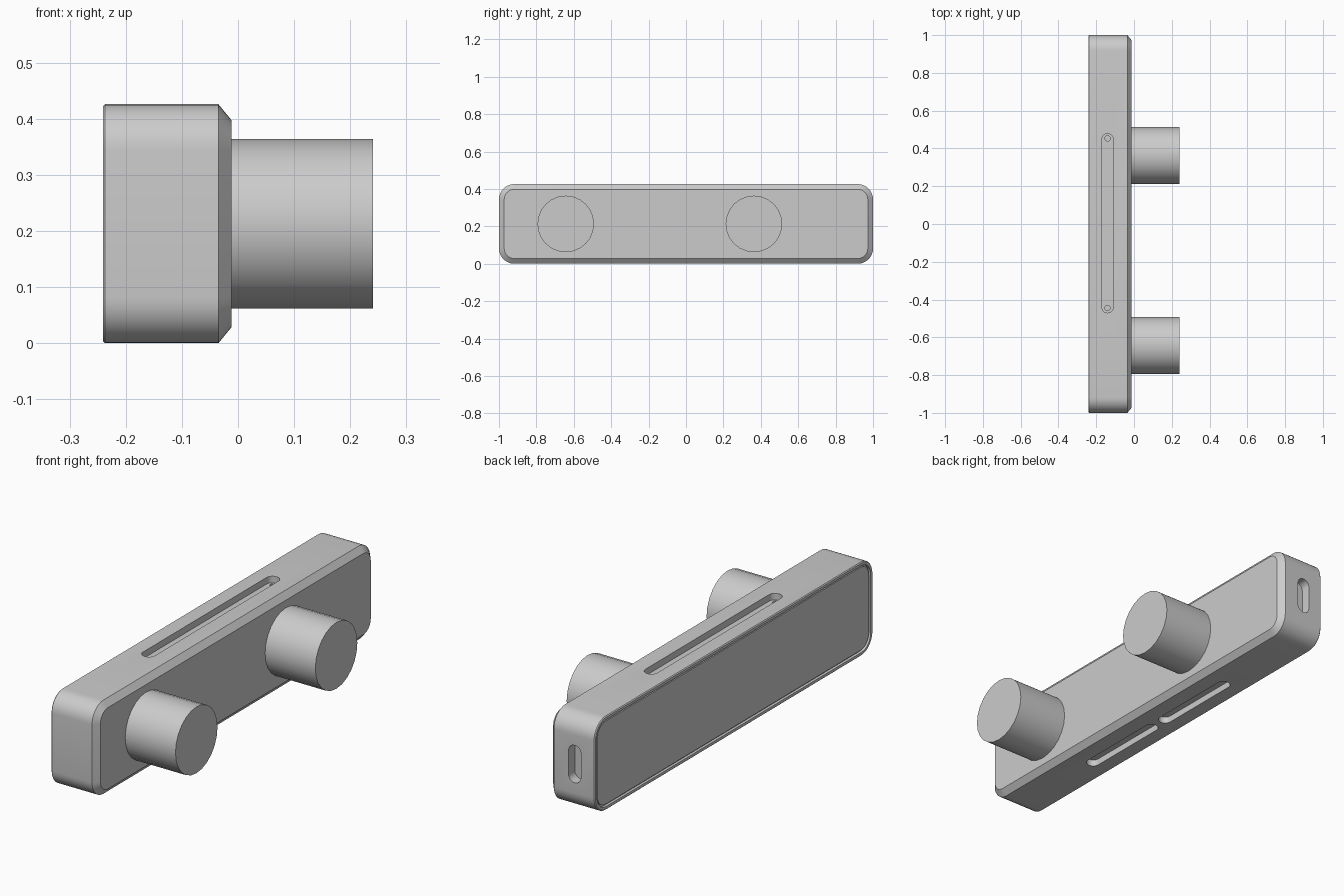
import bpy, bmesh, math
from mathutils import Matrix, Vector

if "Cube" in bpy.data.objects:
    bpy.data.objects.remove(bpy.data.objects["Cube"], do_unlink=True)

grey = bpy.data.materials.new("plain_grey")
grey.use_nodes = True
COLOUR = (0.6, 0.6, 0.6, 1)
grey.diffuse_color = COLOUR
grey.node_tree.nodes["Principled BSDF"].inputs["Base Color"].default_value = COLOUR

MID_Z = 0.213
SLOT_X = -0.14


def rounded_rect(half_u, half_v, radius, steps=8):
    """Counter-clockwise outline of a rectangle with rounded corners."""
    points = []
    for corner, (su, sv) in enumerate([(1, 1), (-1, 1), (-1, -1), (1, -1)]):
        for i in range(steps + 1):
            a = math.pi / 2 * (corner + i / steps)
            points.append((su * (half_u - radius) + radius * math.cos(a),
                           sv * (half_v - radius) + radius * math.sin(a)))
    return points


def loft(name, rings):
    """Skin matching rings of points and cap both ends."""
    bm = bmesh.new()
    loops = [[bm.verts.new(p) for p in ring] for ring in rings]
    for a, b in zip(loops, loops[1:]):
        for i in range(len(a)):
            j = (i + 1) % len(a)
            bm.faces.new((a[i], a[j], b[j], b[i]))
    bm.faces.new(loops[0])
    bm.faces.new(loops[-1])
    bmesh.ops.recalc_face_normals(bm, faces=bm.faces[:])
    mesh = bpy.data.meshes.new(name)
    bm.to_mesh(mesh)
    bm.free()
    obj = bpy.data.objects.new(name, mesh)
    bpy.context.collection.objects.link(obj)
    mesh.materials.append(grey)
    return obj


def slab_ring(x, inset):
    outline = rounded_rect(1 - inset, MID_Z - inset, 0.082 - inset)
    return [(x, y, z + MID_Z) for y, z in outline]


def capsule(name, centre, half_u, half_v, axis, depth):
    """Round-ended cutter; u runs along the slot, axis is the cut direction."""
    outline = rounded_rect(half_u, half_v, min(half_u, half_v) * 0.98)
    rings = []
    for d in (-depth, depth):
        if axis == "z":
            rings.append([Vector((v, u, d)) + Vector(centre) for u, v in outline])
        else:
            rings.append([Vector((v, d, u)) + Vector(centre) for u, v in outline])
    return loft(name, rings)


def cut(target, cutter):
    mod = target.modifiers.new("cut", "BOOLEAN")
    mod.operation = "DIFFERENCE"
    mod.solver = "EXACT"
    mod.object = cutter
    bpy.context.view_layer.objects.active = target
    bpy.ops.object.modifier_apply(modifier=mod.name)
    bpy.data.objects.remove(cutter, do_unlink=True)


def smooth(obj):
    bpy.ops.object.select_all(action="DESELECT")
    obj.select_set(True)
    bpy.context.view_layer.objects.active = obj
    bpy.ops.object.shade_smooth_by_angle(angle=math.radians(30))


# Housing: chamfered on the knob side, thin rim and groove round the back panel
body = loft("housing", [slab_ring(x, inset) for x, inset in [
    (-0.012, 0.028), (-0.035, 0), (-0.237, 0), (-0.241, 0.004),
    (-0.241, 0.016), (-0.229, 0.016), (-0.229, 0.024), (-0.237, 0.024)]])

# Long top slot with a small hole near each end
cut(body, capsule("top_slot_cutter", (SLOT_X, 0.004, 2 * MID_Z), 0.474, 0.03, "z", 0.03))
for y in (-0.445, 0.453):
    cut(body, capsule("hole_cutter", (SLOT_X, y, 2 * MID_Z), 0.014, 0.014, "z", 0.04))

# Pair of bottom slots split by a narrow bridge
for side in (-1, 1):
    cut(body, capsule("bottom_slot_cutter", (SLOT_X, side * 0.248, 0), 0.23, 0.03, "z", 0.03))

# Upright port in the back end
cut(body, capsule("port_cutter", (SLOT_X, 1, MID_Z), 0.085, 0.031, "y", 0.045))
smooth(body)

# Two round knobs
for name, y in (("front_knob", -0.643), ("rear_knob", 0.363)):
    rings = []
    for x in (-0.02, 0.241):
        rings.append([(x, y + 0.151 * math.cos(a), MID_Z + 0.151 * math.sin(a))
                      for a in (math.tau * i / 24 for i in range(24))])
    smooth(loft(name, rings))
